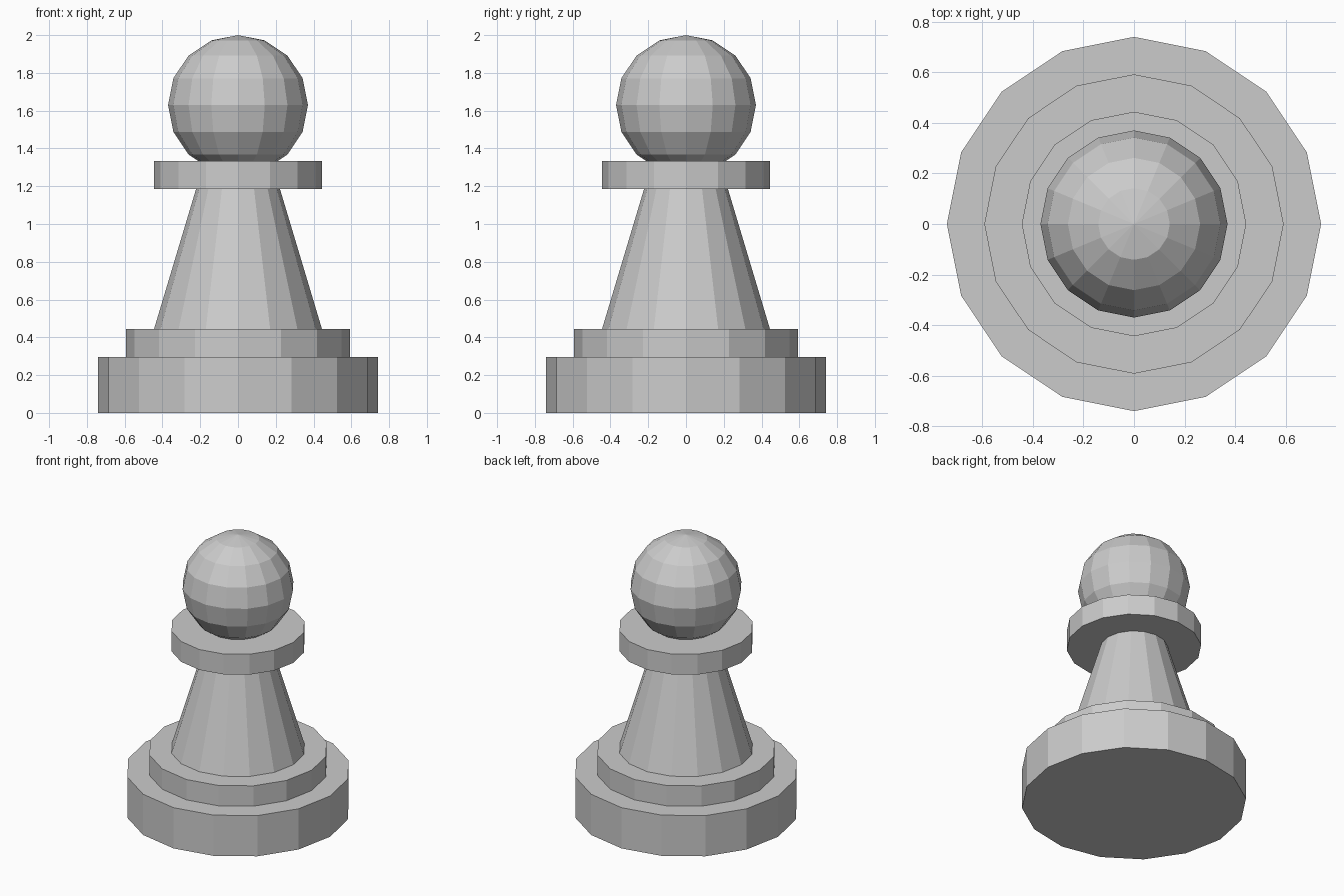
import bpy

# Remove the default cube
cube = bpy.data.objects.get("Cube")
if cube:
    bpy.data.objects.remove(cube, do_unlink=True)

U = 2 / 2.7      # design unit: the piece is 2.7 units tall
SIDES = 16

grey = bpy.data.materials.new("light grey")
grey.use_nodes = True
grey.diffuse_color = (0.6, 0.6, 0.6, 1)
grey.node_tree.nodes["Principled BSDF"].inputs["Base Color"].default_value = (0.6, 0.6, 0.6, 1)


def finish(name):
    obj = bpy.context.object
    obj.name = obj.data.name = name
    obj.data.materials.append(grey)
    bpy.ops.object.shade_flat()


def tier(name, bottom, height, r_bottom, r_top):
    """Faceted round section standing on height 'bottom'."""
    bpy.ops.mesh.primitive_cone_add(
        vertices=SIDES, radius1=r_bottom * U, radius2=r_top * U,
        depth=height * U, location=(0, 0, (bottom + height / 2) * U))
    finish(name)


# Stepped foot, tapered body and collar
tier("base", 0, 0.4, 1, 1)
tier("base_step", 0.4, 0.2, 0.8, 0.8)
tier("body", 0.6, 1, 0.6, 0.3)
tier("collar", 1.6, 0.2, 0.6, 0.6)

# Round head, sunk slightly into the collar
bpy.ops.mesh.primitive_uv_sphere_add(
    segments=SIDES, ring_count=8, radius=0.5 * U, location=(0, 0, 2.2 * U))
finish("head")
